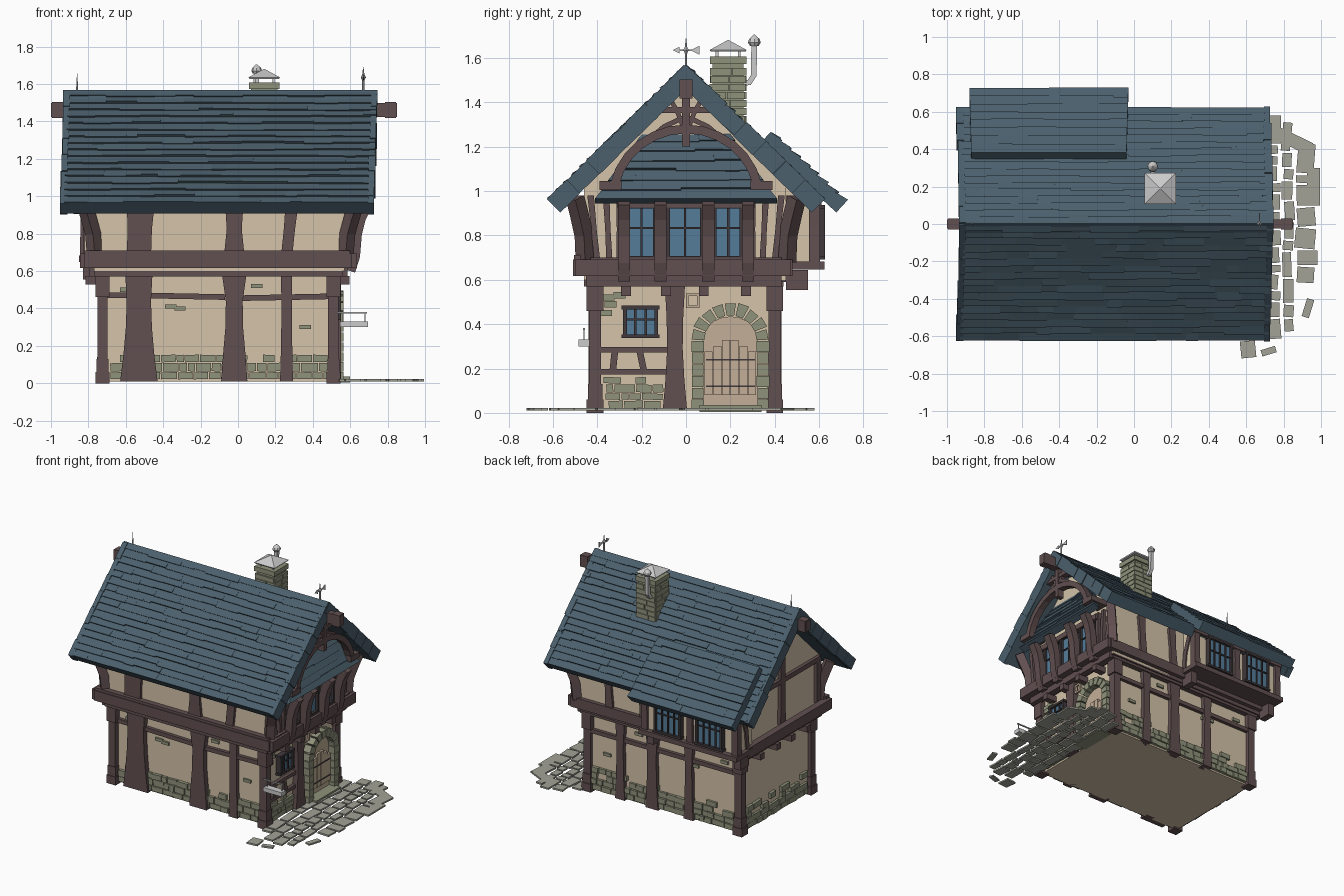
import bpy, bmesh, random
from math import sin, cos, pi, radians
from mathutils import Vector as V, Matrix

if "Cube" in bpy.data.objects:
    bpy.data.objects.remove(bpy.data.objects["Cube"])

random.seed(4)
R = random.uniform
COL = dict(roof=(.07, .115, .15), wood=(.12, .078, .08), plaster=(.66, .55, .40), stone=(.28, .29, .20),
           glass=(.09, .20, .32), dark=(.05, .04, .045), door=(.55, .43, .31), pave=(.36, .36, .31))
MATS = {}
for k, c in COL.items():
    MATS[k] = bpy.data.materials.new(k)
    MATS[k].diffuse_color = (*c, 1)
PARTS = {}
X, Y, Z = V((1, 0, 0)), V((0, 1, 0)), V((0, 0, 1))


def skin(part, rings, M=Matrix()):
    """Closed solid through a list of equal-length rings; part = (name, material)."""
    bm = PARTS.setdefault(part, bmesh.new())
    vs = [[bm.verts.new(M @ V(p)) for p in r] for r in rings]
    n = len(vs[0])
    bm.faces.new(vs[0])
    bm.faces.new(vs[-1])
    for a, b in zip(vs, vs[1:]):
        for i in range(n):
            bm.faces.new((a[i], a[(i + 1) % n], b[(i + 1) % n], b[i]))


def box(part, c, s, M=Matrix(), rot=None):
    L = Matrix.Translation(c) @ (rot or Matrix())
    a, b, h = s[0] / 2, s[1] / 2, s[2] / 2
    skin(part, [[(-a, -b, z), (a, -b, z), (a, b, z), (-a, b, z)] for z in (-h, h)], M @ L)


def prism(part, pts, x0, x1):
    skin(part, [[(x, y, z) for y, z in pts] for x in (x0, x1)])


def sweep(part, pts, side, w, d, M=Matrix()):
    """Rectangular timber along a path; w across the side vector, d the other way."""
    pts, rings = [V(p) for p in pts], []
    for i, p in enumerate(pts):
        t = (pts[min(i + 1, len(pts) - 1)] - pts[max(i - 1, 0)]).normalized()
        n = side.cross(t).normalized()
        rings.append([p + side * w / 2 * a + n * d / 2 * b for a, b in ((-1, -1), (1, -1), (1, 1), (-1, 1))])
    skin(part, rings, M)


def post(part, M, u, z0, z1, widths, d=.03, lean=0):
    rings, k = [], len(widths) - 1
    for i, w in enumerate(widths):
        z, c = z0 + (z1 - z0) * i / k, u + lean * i / k
        rings.append([(c - w / 2, -.03, z), (c + w / 2, -.03, z), (c + w / 2, d, z), (c - w / 2, d, z)])
    skin(part, rings, M)


def lathe(part, o, prof, n=8, ph=0):
    skin(part, [[V(o) + V((r * cos(2 * pi * i / n + ph), r * sin(2 * pi * i / n + ph), z)) for i in range(n)]
                for r, z in prof])


def frame(o, u, n):
    return Matrix.Translation(o) @ Matrix((u, n, Z)).transposed().to_4x4()


def window(name, M, u, z, w, h, panes=2):
    box((name + "_glass", "glass"), (u, .012, z), (w, .02, h), M)
    fr = (name + "_frames", "dark")
    for s in (-1, 1):
        box(fr, (u + s * w / 2, .018, z), (.016, .045, h + .016), M)
        box(fr, (u, .018, z + s * h / 2), (w + .03, .045, .016), M)
    for i in range(1, panes):
        box(fr, (u - w / 2 + w * i / panes, .016, z), (.01, .03, h), M)
    box(fr, (u, .016, z + h * .08), (w, .03, .008), M)


def stones(name, M, u0, u1, top):
    z = .02
    while z < top:
        h, u = R(.03, .05), u0 + R(0, .03)
        while u < u1 - .02:
            w = min(R(.035, .1), u1 - u)
            if R(0, 1) < (1.05 if z < .1 else .55):
                box((name, "stone"), (u + w / 2, .005, z + h / 2), (w - .005, R(.02, .04), h - .005), M,
                    Matrix.Rotation(R(-.05, .05), 4, 'Y'))
            u += w
        z += h


def roof(name, TL, TR, BL, BR, thick, rows, lo=.06, hi=.28):
    """Slab with overlapping courses of uneven shingles."""
    TL, TR, BL, BR = map(V, (TL, TR, BL, BR))
    n = (TR - TL).cross(BL - TL).normalized()
    n = n if n.z > 0 else -n
    q = [TL, TR, BR, BL]
    skin((name + "_slab", "roof"), [[p - n * .008 for p in q], [p - n * thick for p in q]])
    P = lambda u, t, o: TL.lerp(TR, u).lerp(BL.lerp(BR, u), t) + n * o
    L = (TR - TL).length
    for i in range(rows):
        u, t0, t1 = 0, i / rows, (i + 1) / rows
        while u < 1:
            v = min(1, u + R(lo, hi) / L)
            v = 1 if 1 - v < .02 else v
            e, l = (t1 + R(-.12, .12) / rows if i < rows - 1 else 1), R(.002, .009)
            skin((name + "_shingles", "roof"), [[P(u, t0, -.01), P(v, t0, -.01), P(v, e, -.012), P(u, e, -.012)],
                                                [P(u, t0, -.004), P(v, t0, -.004), P(v, e, l), P(u, e, l)]])
            u = v


S, N = frame((0, -.40, 0), X, -Y), frame((0, .40, 0), X, Y)
E, W = frame((.51, 0, 0), Y, X), frame((-.73, 0, 0), Y, -X)
SU, NU = frame((0, -.46, 0), X, -Y), frame((0, .45, 0), X, Y)
EU, WU = frame((.57, 0, 0), Y, X), frame((-.77, 0, 0), Y, -X)

# plaster walls
box(("ground_floor_walls", "plaster"), (-.11, 0, .31), (1.24, .80, .60))
prism(("upper_walls", "plaster"), [(-.46, .6), (.45, .6), (.45, 1.05), (0, 1.5), (-.46, 1.04)], -.77, .57)
prism(("dormer_walls", "plaster"), [(.40, .67), (.585, .67), (.585, 1.01), (.40, 1.2)], -.82, -.08)

# main roof, dormer roof, porch roof
for s in (-1, 1):
    roof("main_roof", (-.91, 0, 1.57), (.745, 0, 1.57), (-.93, s * .62, .965), (.72, s * .62, .965), .08, 17)
    # uneven verge tiles on both gable edges
    for i in range(7):
        t = (i + .5) / 7
        for x in (-.915, .728):
            box(("verge_tiles", "roof"), (x - t * .018, s * (.62 * t - .022), 1.57 - .605 * t - .032),
                (.03 + R(0, .012), .122, .075 + R(0, .014)), rot=Matrix.Rotation(s * -.773, 4, 'X'))
roof("dormer_roof", (-.87, .385, 1.27), (-.04, .385, 1.27), (-.88, .725, .955), (-.03, .725, .955), .07, 8)
roof("porch_roof", (.565, -.19, 1.27), (.565, .19, 1.27), (.71, -.41, .965), (.71, .41, .965), .05, 7)

# floor beams between storeys
fb = ("floor_beams", "wood")
for z, h, x0, x1, y0, y1 in ((.595, .05, -.77, .56, -.45, .43), (.655, .075, -.82, .61, -.50, .47)):
    for y in (y0, y1):
        box(fb, ((x0 + x1) / 2, y * .95, z), (x1 - x0, abs(y) * .1 + .02, h))
    for x in (x0, x1):
        box(fb, (x, (y0 + y1) / 2, z), (.05, y1 - y0, h))
box(fb, (-.11, 0, .615), (1.36, .90, .05))
box(fb, (-.11, -.485, .70), (1.42, .04, .022))

# ground floor corner posts with feet and corbels
cp = ("corner_posts", "wood")
for x in (-.725, .51):
    for y in (-.41, .40):
        box(cp, (x, y, .3), (.055, .055, .58))
        box(cp, (x, y, .03), (.075, .075, .06))
        box(cp, (x, y, .09), (.065, .065, .08))
        box(cp, (x, y, .52), (.075, .075, .12))
        # flared upper corner braces
        s, t = (1 if x > 0 else -1), (1 if y > 0 else -1)
        bx, by = (.575 if s > 0 else -.765), t * .455
        sweep(("corner_braces", "wood"), [(bx, by, .68), (bx + s * .01, by + t * .005, .80),
              (bx + s * .035, by + t * .025, .89), (bx + s * .06, by + t * .045, .97)], (X * t - Y * s).normalized(), .06, .06)

# timber framing, long sides
for M, MU, nm in ((S, SU, "front"), (N, NU, "back")):
    tp = (nm + "_timbers", "wood")
    if nm == "front":
        post(tp, M, -.53, .01, .58, (.20, .165, .14, .13, .145), .04)
        post(tp, M, -.02, .01, .58, (.14, .12, .095, .09, .13), .04)
        post(tp, M, .26, .01, .58, (.07, .06, .055, .06), .03)
        for u, w, l in ((-.53, (.13, .13, .15), .01), (-.02, (.11, .08, .1), 0), (.26, (.06, .06, .07), .03)):
            post(tp, MU, u, .68, .97, w, .02, l)
        box(tp, (-.28, .01, .465), (.42, .03, .03), M, Matrix.Rotation(.02, 4, 'Y'))
        box(tp, (.26, .01, .46), (.48, .03, .03), M, Matrix.Rotation(-.02, 4, 'Y'))
        box(tp, (-.66, .01, .47), (.14, .03, .03), M)
    else:
        for u, w in ((-.32, .06), (-.02, .08), (.24, .06)):
            post(tp, M, u, .01, .58, (w * 1.3, w, w * .9, w * 1.2), .03)
        for u in (.02, .3):
            post(tp, MU, u, .68, .98, (.06, .05, .06), .02, .02)
        box(tp, (-.11, .01, .45), (1.2, .03, .03), M)
    stones(nm + "_base_stones", M, -.70, .48, .15)
    for u, z in ((-.36, .41), (-.31, .40), (-.6, .5), (.1, .52), (.36, .3)):
        box((nm + "_base_stones", "stone"), (u, .003, z), (.06, .02, .022), M)

# dormer bay: sill, posts, windows
D = frame((0, .585, 0), X, Y)
dt = ("dormer_timbers", "wood")
box(dt, (-.45, .53, .665), (.80, .19, .035))
for x in (-.82, -.45, -.08):
    post(dt, D, x, .68, 1.0, (.05, .045, .05), .02)
for x in (-.805, -.095):
    sweep(dt, [(x, .46, .68), (x, .475, .82), (x, .53, .98)], X, .05, .035)
    box(dt, (x, .5, .60), (.05, .1, .09))
for x in (-.28, -.62):
    window("dormer_window", D, x, .815, .20, .23, 4)
box(dt, (-.45, .59, .955), (.80, .04, .04))

# east gable ground floor: timbers, stones, window
et = ("door_side_timbers", "wood")
post(et, E, -.05, .01, .57, (.11, .085, .07, .075, .09), .04)
for z in (.285, .185):
    box(et, (-.235, .01, z), (.30, .03, .025), E)
for u, l in ((-.33, .01), (-.19, -.02)):
    post(et, E, u, .19, .285, (.03, .03), .02, l)
stones("door_side_stones", E, -.38, -.10, .15)
for u, z in ((-.35, .52), (-.3, .53), (-.34, .49), (-.36, .45)):
    box(("door_side_stones", "stone"), (u, .004, z), (.055, .02, .028), E)
window("small_window", E, -.205, .41, .14, .13, 3)
for M in (E, W):
    for u in (-.27, -.09, .08, .27):
        box(("joist_ends", "wood"), (u, .04, .55), (.045, .09, .045), M)

# arched doorway with planked double gate
cy, cz = .20, .325
arc = [(cy + .125 * cos(a), cz + .11 * sin(a)) for a in [pi * i / 10 for i in range(11)]]
prism(("door_panel", "door"), [(cy + .125, .01)] + arc + [(cy - .125, .01)], .49, .518)
for i in range(6):
    k = i - 2.5
    box(("gate_planks", "door"), (cy + k * .039, .018, .08 + (.26 - abs(k) * .025) / 2), (.036, .016, .26 - abs(k) * .025), E)
for z in (.12, .24):
    box(("gate_rails", "dark"), (cy, .026, z), (.22, .006, .008), E)
da = ("door_arch_stones", "stone")
for s in (-1, 1):
    for i in range(6):
        box(da, (cy + s * .147, .02, .035 + i * .053), (.055 + R(-.006, .008), .07, .049), E)
for i in range(9):
    a0, a1, r = pi * i / 9 + .03, pi * (i + 1) / 9 - .03, .175 + R(-.004, .006)
    prism(da, [(cy + q * cos(a), cz + q * .97 * sin(a)) for q, a in ((.118, a0), (r, a0), (r, a1), (.118, a1))], .49, .565)
box(da, (cy, .04, .02), (.28, .1, .03), E)
# notice frame beside the door
for s in (-1, 1):
    box(("notice_frame", "door"), (.03 + s * .025, .03, .505), (.012, .015, .065), E)
    box(("notice_frame", "door"), (.03, .03, .505 + s * .027), (.06, .015, .012), E)

# east gable upper floor: windows, studs, curved porch brackets
for u, w in ((-.2, .12), (-.005, .15), (.19, .12)):
    window("gable_window", EU, u, .815, w, .23, 2)
gt = ("gable_timbers", "wood")
for s in (-1, 1):
    for u, l in ((.30, 0), (.345, .015), (.40, .03)):
        post(gt, EU, s * u, .68, .98, (.028, .024, .03), .025, s * l)
box(gt, (0, .02, .945), (.62, .05, .04), EU)
box(gt, (0, .02, .69), (.86, .05, .02), EU)
for y in (-.28, -.115, .10, .28):
    sweep(("porch_brackets", "wood"), [(.60, y, .60), (.625, y, .68), (.635, y, .80), (.655, y, .88), (.69, y, .95)], Y, .055, .055)

# gable truss: arch, king post, collar, struts
tr, tx = ("gable_truss", "wood"), .69
sweep(tr, [(tx, .33 * cos(a), .96 + .32 * sin(a)) for a in [radians(12 + 13 * i) for i in range(13)]], X, .05, .04)
box(tr, (tx, 0, 1.35), (.05, .035, .30))
box(tr, (tx, 0, 1.365), (.045, .25, .028))
for s in (-1, 1):
    sweep(tr, [(tx, s * .18, 1.22), (tx, s * .10, 1.29), (tx, s * .015, 1.33)], X, .035, .022)
    sweep(tr, [(tx, s * .08, 1.43), (tx, s * .04, 1.36), (tx, s * .01, 1.28)], X, .035, .02)
    box(tr, (.65, s * .34, 1.025), (.14, .10, .04))
box(("ridge_beam", "wood"), (-.075, 0, 1.46), (1.85, .05, .075))
for x in (-.965, .815):
    box(("ridge_beam", "wood"), (x, 0, 1.46), (.06, .058, .085))

# west gable timbers and stones
wt = ("west_gable_timbers", "wood")
post(wt, WU, 0, .68, 1.45, (.06, .05, .06), .025)
box(wt, (0, .01, 1.0), (.88, .03, .035), WU)
for s in (-1, 1):
    post(wt, WU, s * .42, .68, 1.0, (.05, .05), .025)
stones("west_base_stones", W, -.37, .37, .15)

# chimney with coursed stones, slab and metal hood
box(("chimney_core", "stone"), (.14, .19, 1.40), (.14, .14, .36))
for i in range(9):
    z = 1.25 + i * .036
    for s in (-1, 1):
        k = R(-.03, .03)
        for a, b in ((-.078, k), (k, .078)):
            box(("chimney_stones", "stone"), (.14 + (a + b) / 2, .19 + s * .07, z), (b - a - .004, .02 + R(0, .008), .032))
            box(("chimney_stones", "stone"), (.14 + s * .07, .19 + (a + b) / 2, z), (.02 + R(0, .008), b - a - .004, .032))
box(("chimney_slab", "stone"), (.14, .19, 1.59), (.165, .165, .035))
for a in (-1, 1):
    for b in (-1, 1):
        box(("hood_legs", None), (.14 + a * .05, .19 + b * .05, 1.615), (.012, .012, .04))
lathe(("chimney_hood", None), (.14, .19, 0), [(.112, 1.628), (.118, 1.636), (.004, 1.68)], 4, pi / 4)
sweep(("stove_pipe", None), [(.10, .25, 1.485), (.10, .285, 1.49), (.10, .305, 1.52), (.10, .308, 1.67)], X, .026, .026)
lathe(("stove_pipe_cap", None), (.10, .308, 0), [(.02, 1.655), (.029, 1.67), (.024, 1.685), (.003, 1.705)], 8)

# weathervane, finial, hanging sign
vane = ("weathervane", None)
lathe(vane, (.67, 0, 0), [(.006, 1.55), (.006, 1.62), (.014, 1.635), (.006, 1.65), (.001, 1.69)], 6)
box(vane, (.67, 0, 1.635), (.006, .09, .008))
prism(vane, [(.02, 1.635), (.06, 1.655), (.06, 1.615)], .667, .673)
prism(vane, [(-.06, 1.635), (-.03, 1.65), (-.03, 1.62)], .667, .673)
lathe(("finial", None), (-.86, 0, 0), [(.007, 1.55), (.004, 1.6), (.001, 1.655)], 6)
sg = ("hanging_sign", None)
box(sg, (.61, -.46, .378), (.16, .008, .008))
box(sg, (.62, -.46, .315), (.15, .05, .03))
for x in (.56, .68):
    box(sg, (x, -.46, .35), (.005, .005, .06))

# paving stones before the door
pv = ("paving", "pave")
for x, w, y, y1 in ((.575, .08, -.5, .42), (.66, .08, -.6, .48), (.745, .07, -.62, .5), (.825, .06, -.58, .48), (.92, .11, -.32, .28)):
    while y < y1:
        l = R(.05, .17)
        box(pv, (x + R(-.01, .01), y + l / 2, .016), (w * R(.75, 1), l - .012, .012), rot=Matrix.Rotation(R(-.1, .1), 4, 'Z'))
        y += l
for x, y, w, l, a in ((.84, .45, .23, .07, -.45), (.61, -.67, .08, .09, .1), (.72, -.68, .08, .035, .3), (.93, -.45, .04, .1, -.3), (.96, .2, .07, .2, 0)):
    box(pv, (x, y, .016), (w, l, .012), rot=Matrix.Rotation(a, 4, 'Z'))

# turn the collected parts into objects
for (name, mat), bm in PARTS.items():
    bmesh.ops.recalc_face_normals(bm, faces=bm.faces)
    me = bpy.data.meshes.new(name)
    bm.to_mesh(me)
    bm.free()
    if mat:
        me.materials.append(MATS[mat])
    bpy.context.collection.objects.link(bpy.data.objects.new(name, me))

for m in bpy.data.materials:
    if m.users and not m.is_grease_pencil:
        m.use_nodes = True
        m.node_tree.nodes["Principled BSDF"].inputs["Base Color"].default_value = m.diffuse_color
